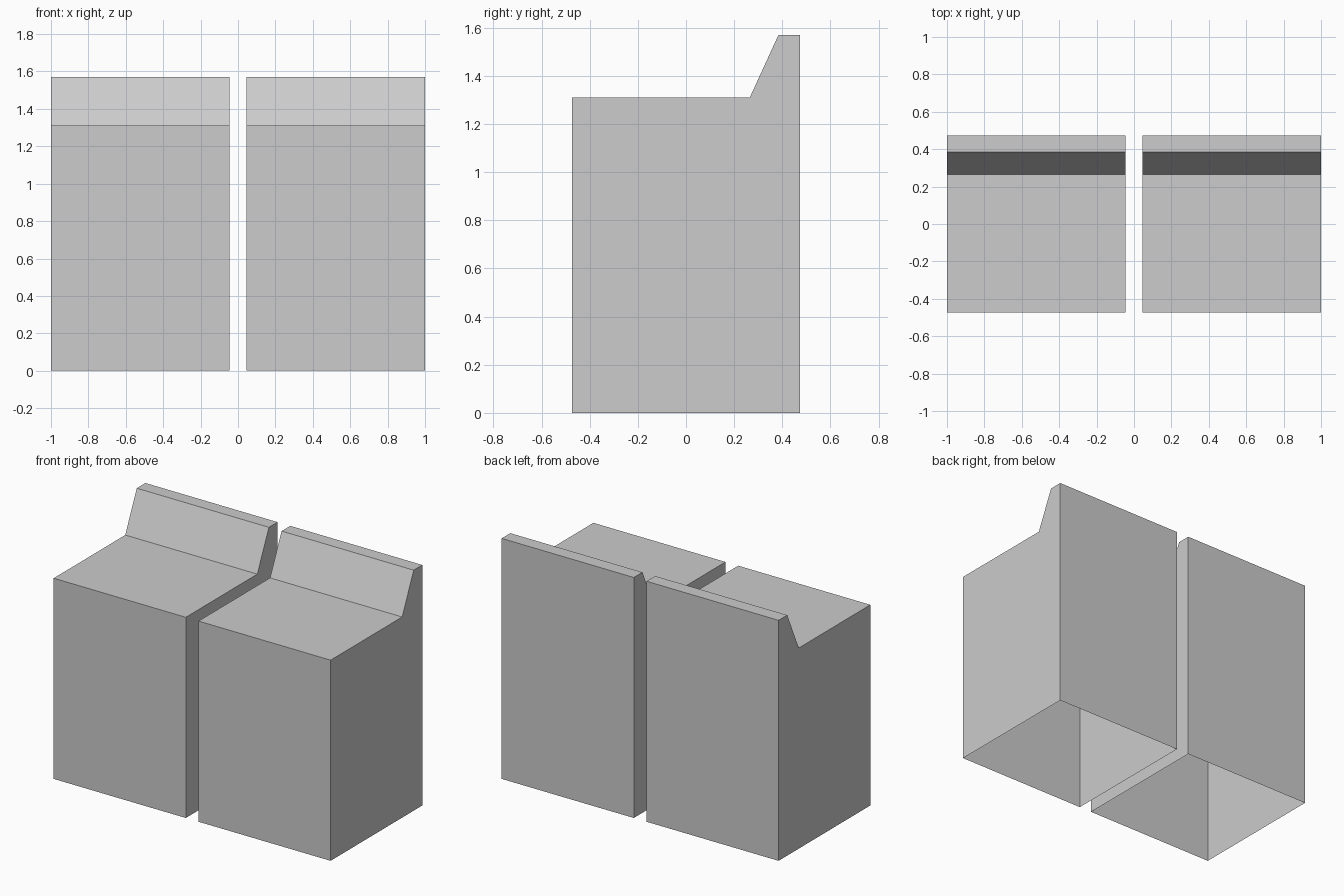
import bpy
import bmesh

cube = bpy.data.objects.get("Cube")
if cube:
    bpy.data.objects.remove(cube, do_unlink=True)

# Single flat colour
GREY = (0.604, 0.604, 0.604, 1.0)
grey = bpy.data.materials.new("light grey")
grey.use_nodes = True
grey.diffuse_color = GREY
grey.node_tree.nodes["Principled BSDF"].inputs["Base Color"].default_value = GREY

# Side profile (y, z): front foot, worktop, sloped riser, back foot
PROFILE = [(-0.473, 0), (-0.473, 1.31), (0.265, 1.31),
           (0.384, 1.57), (0.473, 1.57), (0.473, 0)]
INNER, OUTER = 0.046, 1.0


def cabinet(name, x0, x1):
    """Shell with the side profile swept from x0 to x1, open underneath."""
    bm = bmesh.new()
    a = [bm.verts.new((x0, y, z)) for y, z in PROFILE]
    b = [bm.verts.new((x1, y, z)) for y, z in PROFILE]
    # End panels
    bm.faces.new(a[::-1])
    bm.faces.new(b)
    # Front, worktop, riser, ledge and back; the underside stays open
    for i in range(len(PROFILE) - 1):
        bm.faces.new((a[i], a[i + 1], b[i + 1], b[i]))
    bmesh.ops.recalc_face_normals(bm, faces=bm.faces)
    # Make sure the open shell faces outward
    bm.normal_update()
    if max(bm.faces, key=lambda f: f.calc_center_median().z).normal.z < 0:
        bmesh.ops.reverse_faces(bm, faces=bm.faces)
    mesh = bpy.data.meshes.new(name)
    bm.to_mesh(mesh)
    bm.free()
    mesh.materials.append(grey)
    obj = bpy.data.objects.new(name, mesh)
    bpy.context.collection.objects.link(obj)
    return obj


# Two matching cabinets with a narrow gap between them
cabinet("left_cabinet", INNER, OUTER)
cabinet("right_cabinet", -OUTER, -INNER)
